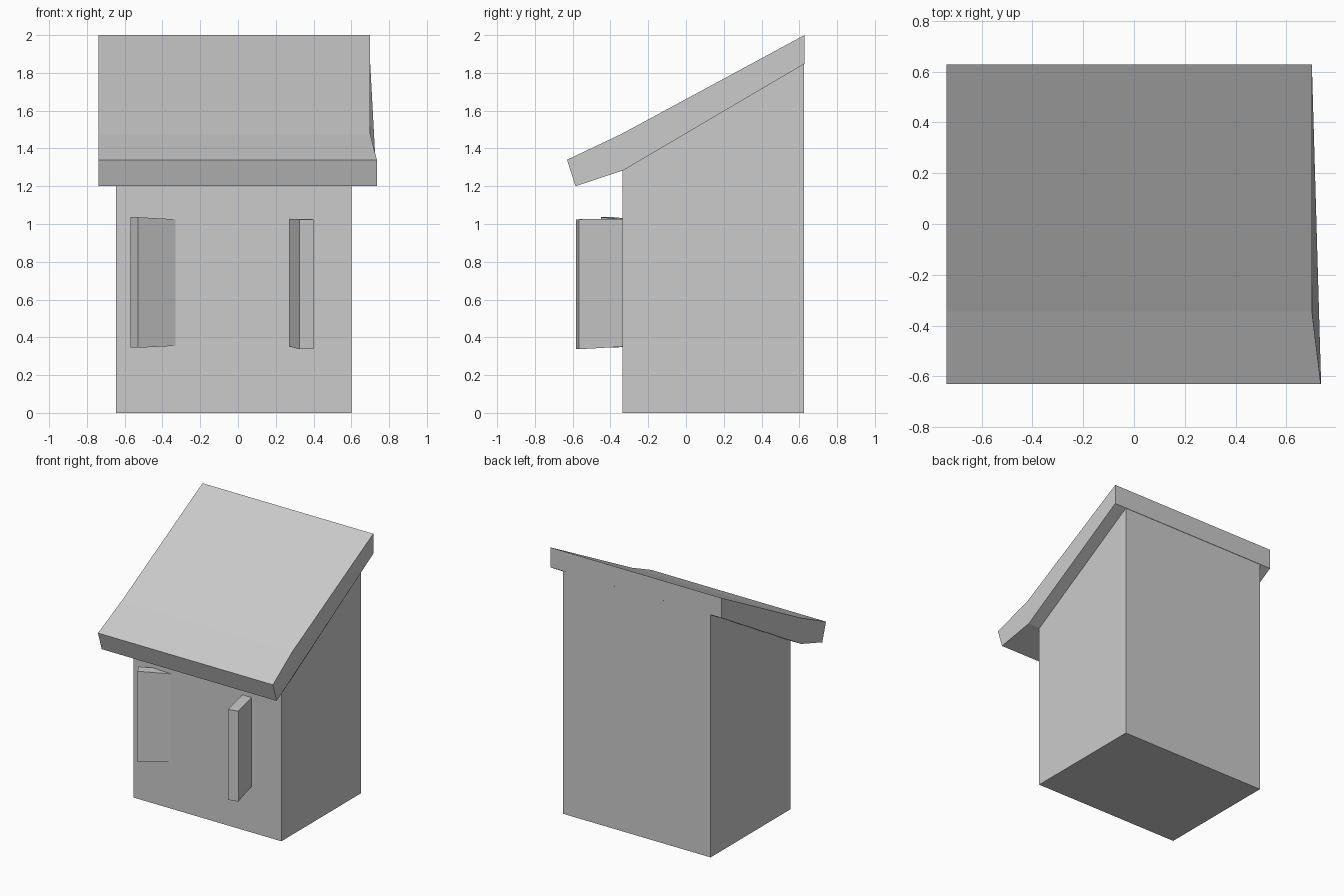
import bpy
import bmesh

default_cube = bpy.data.objects.get("Cube")
if default_cube:
    bpy.data.objects.remove(default_cube, do_unlink=True)

GREY = (0.6, 0.6, 0.6, 1.0)
plaster = bpy.data.materials.new("plain grey")
plaster.use_nodes = True
plaster.diffuse_color = GREY
plaster.node_tree.nodes["Principled BSDF"].inputs["Base Color"].default_value = GREY


def loft(name, start, end):
    """Closed solid between two matching outlines."""
    bm = bmesh.new()
    a = [bm.verts.new(p) for p in start]
    b = [bm.verts.new(p) for p in end]
    bm.faces.new(a)
    bm.faces.new(b[::-1])
    for i in range(len(a)):
        j = (i + 1) % len(a)
        bm.faces.new((a[i], b[i], b[j], a[j]))
    bmesh.ops.recalc_face_normals(bm, faces=bm.faces)
    mesh = bpy.data.meshes.new(name)
    bm.to_mesh(mesh)
    bm.free()
    mesh.materials.append(plaster)
    obj = bpy.data.objects.new(name, mesh)
    bpy.context.collection.objects.link(obj)
    return obj


# Body: side profile with a sloping top, extruded across the width
side = [(-0.335, 0), (0.625, 0), (0.625, 1.86), (-0.335, 1.295)]
loft("body", [(-0.645, y, z) for y, z in side], [(0.6, y, z) for y, z in side])

# Roof: two-pitch slab whose front eave flares out on the left
FLARE = 0.035
KINK_Y = -0.34
slab = [(0.627, 2.0), (0.627, 1.848), (-0.33, 1.285),
        (-0.585, 1.2), (-0.63, 1.34), (-0.345, 1.475)]
loft("roof",
     [(-0.738, y, z) for y, z in slab],
     [(0.7 + (FLARE if y < KINK_Y - 0.1 else 0), y, z) for y, z in slab])


# Shutters: thin panels swung open from hinges on the front wall
def shutter(name, hinge, outer, thickness, bottom, top):
    hx, hy = hinge
    ox, oy = outer
    length = ((ox - hx) ** 2 + (oy - hy) ** 2) ** 0.5
    nx = -(oy - hy) / length * thickness
    ny = (ox - hx) / length * thickness
    plan = [(hx, hy, 0), (ox, oy, 1), (ox + nx, oy + ny, 1), (hx + nx, hy + ny, 0)]
    loft(name,
         [(x, y, bottom[k]) for x, y, k in plan],
         [(x, y, top[k]) for x, y, k in plan])


shutter("left_shutter", (0.27, -0.325), (0.325, -0.583), 0.076,
        (0.352, 0.337), (1.027, 1.025))
shutter("right_shutter", (-0.33, -0.335), (-0.53, -0.45), -0.076,
        (0.355, 0.345), (1.025, 1.036))
